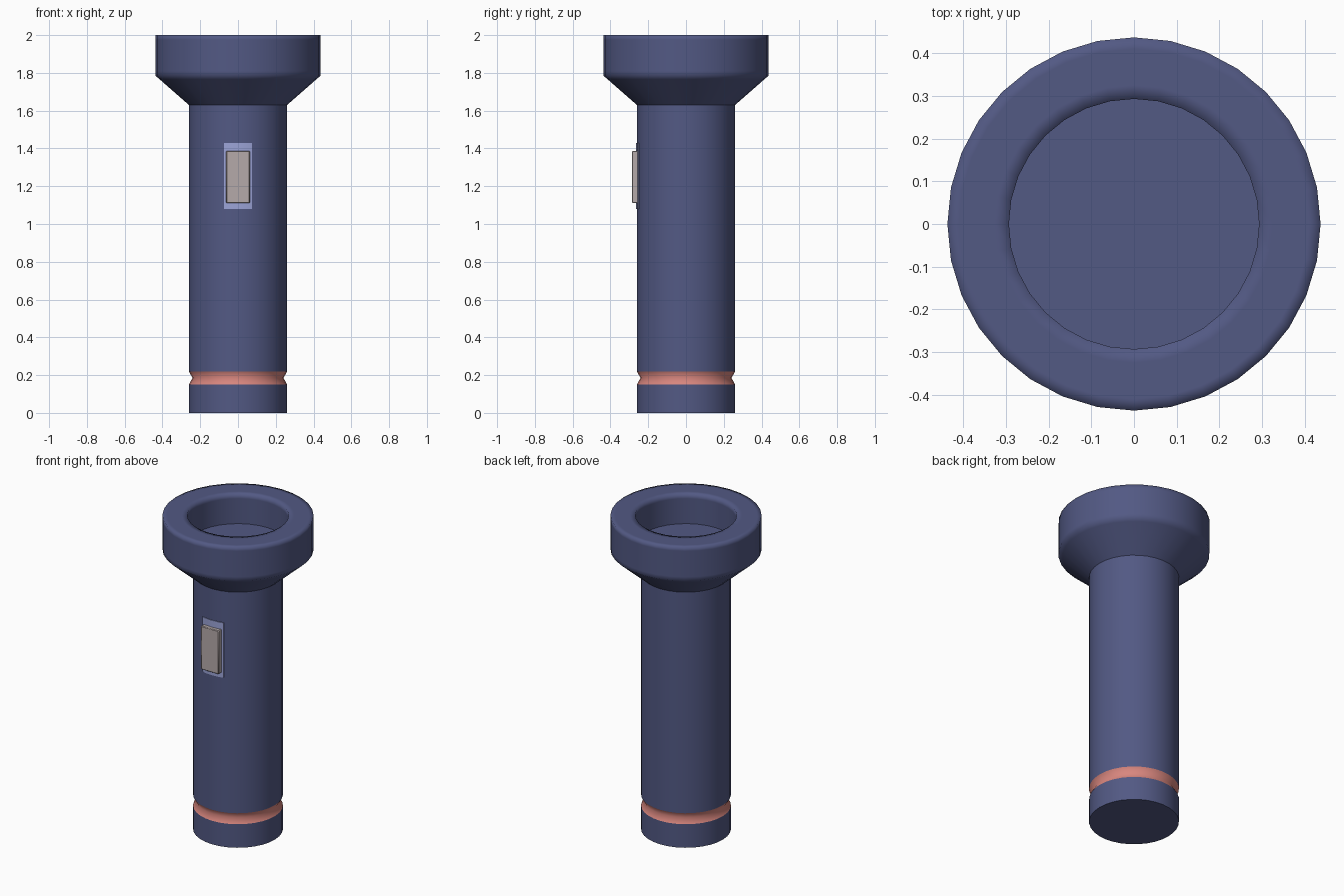
import bpy, bmesh, math

if "Cube" in bpy.data.objects:
    bpy.data.objects.remove(bpy.data.objects["Cube"])

SIDES = 32


def material(name, rgb):
    m = bpy.data.materials.new(name)
    m.diffuse_color = (*rgb, 1)
    m.use_nodes = True
    m.node_tree.nodes["Principled BSDF"].inputs["Base Color"].default_value = m.diffuse_color
    return m


NAVY = material("navy", (0.085, 0.10, 0.23))
SALMON = material("salmon", (0.69, 0.24, 0.21))
LAVENDER = material("lavender", (0.33, 0.37, 0.68))
GREY = material("warm_grey", (0.46, 0.40, 0.40))


def finish(name, bm, mat, smooth_angle):
    bmesh.ops.recalc_face_normals(bm, faces=bm.faces)
    me = bpy.data.meshes.new(name)
    bm.to_mesh(me)
    bm.free()
    me.materials.append(mat)
    ob = bpy.data.objects.new(name, me)
    bpy.context.collection.objects.link(ob)
    bpy.ops.object.select_all(action='DESELECT')
    ob.select_set(True)
    bpy.context.view_layer.objects.active = ob
    bpy.ops.object.shade_smooth_by_angle(angle=math.radians(smooth_angle))
    return ob


def lathe(name, profile, mat, smooth_angle=30, cap=False):
    """Revolve (radius, z) points about z; cap fills the first ring."""
    bm = bmesh.new()
    turns = [2 * math.pi * i / SIDES for i in range(SIDES)]
    rings = [[bm.verts.new((r * math.cos(a), r * math.sin(a), z)) for a in turns]
             for r, z in profile]
    for lo, hi in zip(rings, rings[1:]):
        for i in range(SIDES):
            j = (i + 1) % SIDES
            bm.faces.new((lo[i], lo[j], hi[j], hi[i]))
    if cap:
        bm.faces.new(rings[0][::-1])
    ob = finish(name, bm, mat, smooth_angle)
    # open shells: make sure normals face the way the profile was drawn
    n = ob.data.polygons[0]
    if n.normal.x * n.center.x + n.normal.y * n.center.y < -1e-6:
        ob.data.flip_normals()
    return ob


R = 0.26
# Tail cap, grooved band and barrel
lathe("tail_cap", [(R, 0), (R, 0.15)], NAVY, cap=True)
lathe("grip_band", [(R, 0.15), (0.241, 0.185), (R, 0.22)], SALMON, smooth_angle=80)
lathe("barrel", [(R, 0.22), (R, 1.63)], NAVY)

# Flared head: cone, collar, rim and cup wall, softly shaded over its edges
lathe("head", [(R, 1.63), (0.415, 1.766), (0.437, 1.785), (0.437, 1.81),
               (0.437, 1.975), (0.437, 2.0), (0.41, 2.0), (0.325, 2.0),
               (0.293, 2.0), (0.293, 1.97), (0.293, 1.81)], NAVY, smooth_angle=100)

# Cup floor
bm = bmesh.new()
bmesh.ops.create_circle(bm, cap_ends=True, segments=SIDES, radius=0.293)
bmesh.ops.translate(bm, verts=bm.verts, vec=(0, 0, 1.81))
floor = finish("cup_floor", bm, NAVY, 30)
if floor.data.polygons[0].normal.z < 0:
    floor.data.flip_normals()

# Switch plate: thin curved strip hugging the barrel
bm = bmesh.new()
xs = (-0.075, -0.051, 0, 0.051, 0.075)
outer = [(x, -math.sqrt(0.264 ** 2 - x * x)) for x in xs]
inner = [(x, -0.235) for x in reversed(xs)]
base = bm.faces.new([bm.verts.new((x, y, 1.08)) for x, y in outer + inner])
up = bmesh.ops.extrude_face_region(bm, geom=[base])["geom"]
bmesh.ops.translate(bm, vec=(0, 0, 0.35),
                    verts=[v for v in up if isinstance(v, bmesh.types.BMVert)])
if base.is_valid and len([f for f in bm.faces if len(f.verts) > 4]) < 2:
    bm.faces.new(base.verts)
finish("switch_plate", bm, LAVENDER, 30)

# Switch button: block standing out of the plate
bm = bmesh.new()
bmesh.ops.create_cube(bm, size=1)
bmesh.ops.scale(bm, vec=(0.126, 0.045, 0.277), verts=bm.verts)
bmesh.ops.translate(bm, vec=(0, -0.2635, 1.2485), verts=bm.verts)
button = finish("switch_button", bm, GREY, 30)
bevel = button.modifiers.new("soft_edges", 'BEVEL')
bevel.width = 0.004
bevel.segments = 1
